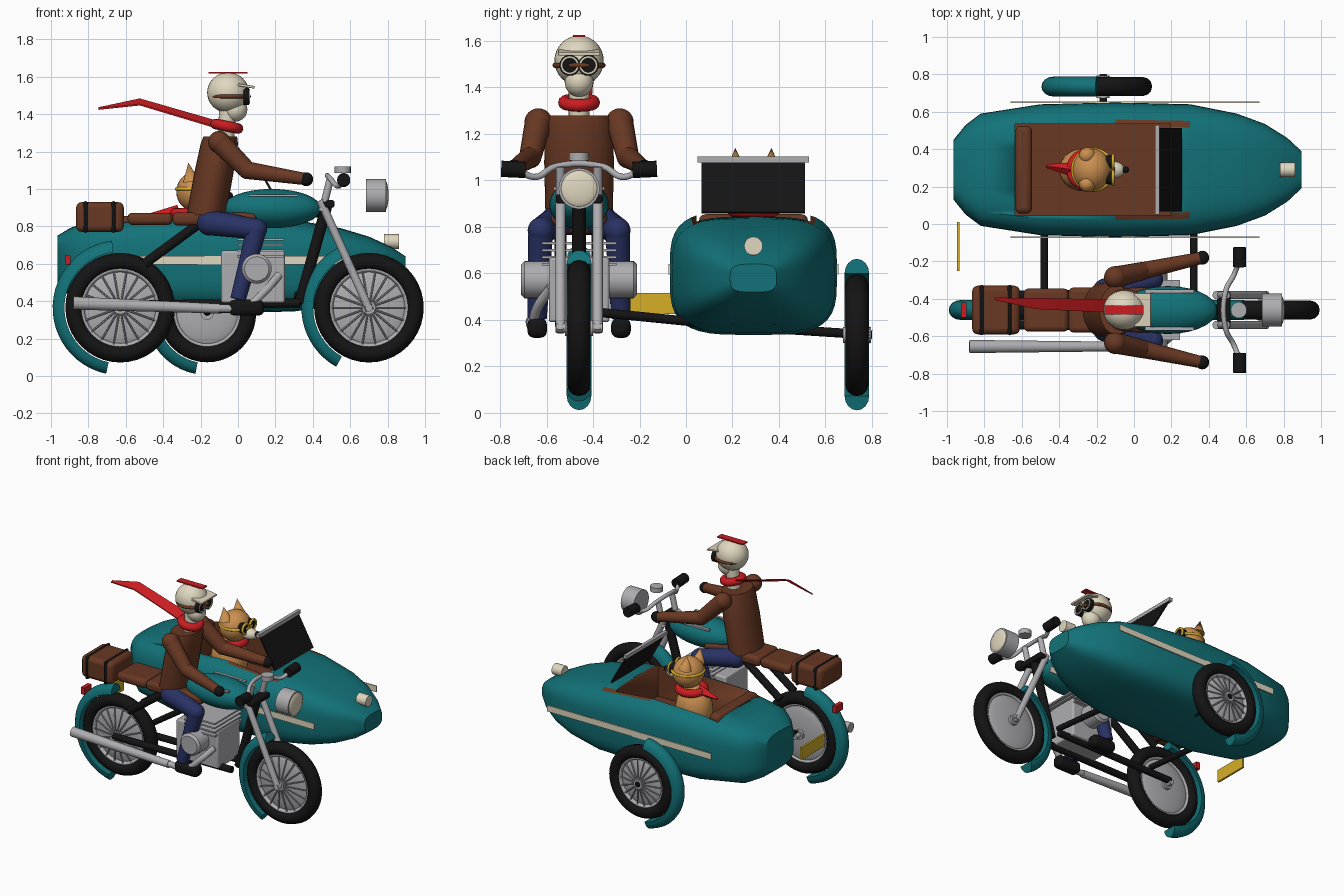
import bpy, bmesh, math
from mathutils import Vector

cube = bpy.data.objects.get("Cube")
if cube:
    bpy.data.objects.remove(cube, do_unlink=True)
BY = -0.46   # bike centre line
SY = 0.29    # sidecar centre line


def material(name, rgb):
    m = bpy.data.materials.new(name)
    m.use_nodes = True
    m.diffuse_color = (*rgb, 1)
    m.node_tree.nodes["Principled BSDF"].inputs["Base Color"].default_value = (*rgb, 1)
    return m


teal = material("teal paint", (0.006, 0.17, 0.19))
black = material("black rubber", (0.007, 0.007, 0.007))
grey = material("grey metal", (0.42, 0.42, 0.44))
brown = material("brown leather", (0.14, 0.04, 0.017))
navy = material("navy denim", (0.022, 0.032, 0.13))
cream = material("cream", (0.74, 0.68, 0.52))
red = material("red", (0.6, 0.012, 0.015))
tan = material("tan fur", (0.6, 0.28, 0.08))
yellow = material("yellow", (0.68, 0.43, 0.02))


def finish(name, mat, angle=40):
    o = bpy.context.object
    o.name = name
    o.data.materials.clear()
    o.data.materials.append(mat)
    bpy.ops.object.shade_smooth_by_angle(angle=math.radians(angle))
    return o


def box(name, c, size, mat, bevel=0, tilt=0):
    bpy.ops.mesh.primitive_cube_add(size=1, location=c, rotation=(0, tilt, 0))
    o = bpy.context.object
    o.scale = size
    bpy.ops.object.transform_apply(location=False, rotation=False, scale=True)
    if bevel:
        b = o.modifiers.new("round", "BEVEL")
        b.width, b.segments = bevel, 3
    return finish(name, mat)


def rod(name, a, b, r1, mat, r2=None, sides=20):
    a, b = Vector(a), Vector(b)
    d = b - a
    bpy.ops.mesh.primitive_cone_add(vertices=sides, radius1=r1, radius2=r1 if r2 is None else r2,
                                    depth=d.length, location=(a + b) / 2,
                                    rotation=d.to_track_quat("Z", "Y").to_euler())
    return finish(name, mat)


def ball(name, c, radii, mat, tilt=0):
    bpy.ops.mesh.primitive_uv_sphere_add(segments=28, ring_count=16, radius=1, location=c, rotation=(0, tilt, 0))
    bpy.context.object.scale = radii
    return finish(name, mat)


def ring(name, c, big, small, mat, rot=(0, 0, 0), flat=1):
    bpy.ops.mesh.primitive_torus_add(major_radius=big, minor_radius=small, major_segments=40,
                                     minor_segments=12, location=c, rotation=rot)
    bpy.context.object.scale.z = flat
    return finish(name, mat)


def pipe(name, pts, r, mat):
    cu = bpy.data.curves.new(name, "CURVE")
    cu.dimensions, cu.bevel_depth, cu.bevel_resolution, cu.use_fill_caps = "3D", r, 3, True
    s = cu.splines.new("BEZIER")
    s.bezier_points.add(len(pts) - 1)
    for bp, p in zip(s.bezier_points, pts):
        bp.co = p
        bp.handle_left_type = bp.handle_right_type = "AUTO"
    o = bpy.data.objects.new(name, cu)
    bpy.context.collection.objects.link(o)
    bpy.ops.object.select_all(action="DESELECT")
    o.select_set(True)
    bpy.context.view_layer.objects.active = o
    bpy.ops.object.convert(target="MESH")
    return finish(name, mat)


def loft(name, rings, mat):
    bm = bmesh.new()
    loops = [[bm.verts.new(p) for p in r] for r in rings]
    n = len(loops[0])
    for a, b in zip(loops, loops[1:]):
        for i in range(n):
            bm.faces.new((a[i], a[(i + 1) % n], b[(i + 1) % n], b[i]))
    bm.faces.new(loops[0])
    bm.faces.new(loops[-1])
    bmesh.ops.recalc_face_normals(bm, faces=bm.faces)
    me = bpy.data.meshes.new(name)
    bm.to_mesh(me)
    bm.free()
    o = bpy.data.objects.new(name, me)
    bpy.context.collection.objects.link(o)
    bpy.ops.object.select_all(action="DESELECT")
    o.select_set(True)
    bpy.context.view_layer.objects.active = o
    return finish(name, mat)


# Wheels: tyre, rim, disc on the inner side, spokes on the outer side, fender
def wheel(name, x, y, z, R, side, start, end):
    flat = (math.pi / 2, 0, 0)
    ring(name + "_tyre", (x, y, z), R - 0.046, 0.046, black, flat, 1.08)
    ring(name + "_rim", (x, y, z), R - 0.088, 0.016, grey, flat, 1.8)
    ball(name + "_disc", (x, y - side * 0.005, z), (R - 0.085, 0.035, R - 0.085), grey)
    rod(name + "_hub", (x, y - 0.06, z), (x, y + 0.06, z), 0.035, grey)
    for i in range(18):
        a = i * math.tau / 18
        u = Vector((math.cos(a), 0, math.sin(a)))
        c = Vector((x, y, z))
        rod(name + "_spoke", c + u * 0.03 + Vector((0, side * 0.05, 0)),
            c + u * (R - 0.085) + Vector((0, side * 0.02, 0)), 0.005, grey, sides=6)
    rings = []
    for k in range(25):
        t = math.radians(start + (end - start) * k / 24)
        sect = [(0.053 * math.cos(j * math.pi / 8), R + 0.005 + 0.063 * math.sin(j * math.pi / 8)) for j in range(9)]
        rings.append([(x + r * math.cos(t), y + w, z + r * math.sin(t)) for w, r in sect])
    loft(name + "_fender", rings, teal)


wheel("front_wheel", 0.70, BY, 0.365, 0.293, -1, 112, 241)
wheel("rear_wheel", -0.63, BY, 0.365, 0.293, -1, 97, 258)
wheel("sidecar_wheel", -0.165, 0.735, 0.335, 0.262, 1, 97, 259)

# Bike frame
head, foot = (0.48, BY, 0.93), (0.33, BY, 0.39)
rod("down_tube", foot, head, 0.03, black)
rod("top_tube", (-0.1, BY, 0.82), (0.46, BY, 0.88), 0.028, black)
rod("front_axle", (0.70, BY - 0.1, 0.365), (0.70, BY + 0.1, 0.365), 0.02, grey)
rod("rear_axle", (-0.63, BY - 0.1, 0.365), (-0.63, BY + 0.1, 0.365), 0.02, grey)
for s in (-1, 1):
    y = BY + s * 0.08
    rod("lower_rail", (-0.63, y, 0.38), (foot[0], y, 0.39), 0.024, black)
    rod("seat_stay", (-0.5, y, 0.6), (-0.2, y, 0.82), 0.026, black)
    rod("fork_leg", (0.705, y, 0.35), (0.44, y, 0.94), 0.022, grey)
    rod("bar_riser", (0.45, y, 0.88), (0.495, y, 1.06), 0.02, grey)
    rod("grip", (0.565, BY + s * 0.23, 1.045), (0.565, BY + s * 0.335, 1.05), 0.035, black)
    box("tank_strip", (0.19, BY + s * 0.1, 0.965), (0.26, 0.02, 0.012), grey)
box("fork_clamp", (0.48, BY, 0.92), (0.07, 0.2, 0.04), black, 0.01)
pipe("handlebar", [(0.565 - 0.075 * k, BY + d, z) for k, d, z in
                   ((0, -0.27, 1.05), (0.4, -0.19, 1.015), (1, -0.1, 1.06), (1, 0.1, 1.06),
                    (0.4, 0.19, 1.015), (0, 0.27, 1.05))], 0.014, grey)
rod("gauge", (0.56, BY, 1.085), (0.56, BY, 1.12), 0.043, grey)
rod("headlight", (0.685, BY, 0.965), (0.79, BY, 0.965), 0.088, grey, sides=32)
ball("headlight_lens", (0.785, BY, 0.965), (0.02, 0.08, 0.08), cream)

# Tank, seat, luggage and lamp
ball("fuel_tank", (0.18, BY, 0.895), (0.265, 0.128, 0.105), teal)
box("main_seat", (-0.125, BY, 0.84), (0.45, 0.24, 0.07), brown, 0.025)
box("rear_seat", (-0.47, BY, 0.84), (0.24, 0.23, 0.065), brown, 0.025)
box("luggage", (-0.738, BY, 0.85), (0.255, 0.26, 0.16), brown, 0.03)
for x in (-0.815, -0.665):
    box("luggage_strap", (x, BY, 0.85), (0.024, 0.27, 0.17), black, 0.02)
box("tail_light", (-0.91, BY, 0.62), (0.03, 0.08, 0.05), red)
box("number_plate", (-0.94, -0.12, 0.47), (0.014, 0.26, 0.09), yellow)

# Engine and exhaust
box("engine_block", (0.08, BY, 0.53), (0.34, 0.26, 0.28), grey, 0.012)
for i in range(4):
    box("engine_fin", (0.12, BY, 0.64 + 0.03 * i), (0.25, 0.32, 0.011), grey)
o = rod("engine_cylinder", (0.10, BY - 0.25, 0.573), (0.10, BY + 0.25, 0.573), 0.08, grey, sides=28)
o.modifiers.new("round", "BEVEL").width = 0.015
rod("exhaust_muffler", (-0.88, -0.655, 0.39), (-0.1, -0.655, 0.36), 0.035, grey, 0.026)
pipe("exhaust_pipe", [(-0.12, -0.655, 0.36), (0.05, -0.655, 0.375), (0.14, -0.64, 0.45), (0.22, -0.58, 0.54)], 0.022, grey)

# Sidecar body: x, half width, bottom, top
stations = [(-0.965, 0.16, 0.48, 0.75), (-0.9, 0.24, 0.43, 0.79), (-0.82, 0.3, 0.39, 0.82), (-0.5, 0.35, 0.345, 0.86),
            (-0.1, 0.36, 0.335, 0.87), (0.3, 0.35, 0.345, 0.835), (0.55, 0.3, 0.38, 0.79), (0.7, 0.245, 0.42, 0.745),
            (0.82, 0.17, 0.47, 0.69), (0.895, 0.1, 0.52, 0.64)]


def rounded(x, hw, lo, hi):
    pts = []
    for i in range(40):
        c, s = math.cos(i * math.tau / 40), math.sin(i * math.tau / 40)
        pts.append((x, SY + hw * math.copysign(abs(c) ** 0.55, c),
                    (lo + hi) / 2 + (hi - lo) / 2 * math.copysign(abs(s) ** 0.55, s)))
    return pts


body = loft("sidecar_body", [rounded(*s) for s in stations], teal)
cutter = box("cockpit_cutter", (-0.22, SY, 0.8), (0.83, 0.49, 0.4), teal)
cutter.hide_render = True
cut = body.modifiers.new("cockpit", "BOOLEAN")
cut.operation, cut.solver, cut.object = "DIFFERENCE", "EXACT", cutter
bpy.context.view_layer.objects.active = body
bpy.ops.object.modifier_apply(modifier=cut.name)
bpy.data.objects.remove(cutter, do_unlink=True)
body.data.materials.append(brown)
for f in body.data.polygons:   # cockpit lining
    c = f.center
    if -0.64 < c.x < 0.2 and abs(c.y - SY) < 0.25 and 0.59 < c.z < 0.87:
        f.material_index = 1
box("cockpit_cushion", (-0.59, SY, 0.73), (0.09, 0.47, 0.25), brown, 0.03)
box("windscreen", (0.187, SY, 0.975), (0.012, 0.445, 0.26), black, 0, -0.51)
box("windscreen_frame", (0.125, SY, 1.09), (0.025, 0.48, 0.025), grey)
rod("sidecar_lamp", (0.78, SY, 0.718), (0.86, SY, 0.718), 0.04, cream)
for s in (-1, 1):
    box("sidecar_stripe", (0.005, SY + s * 0.361, 0.618), (1.33, 0.008, 0.045), cream)
for x in (-0.48, 0.32):
    rod("sidecar_strut", (x, BY + 0.06, 0.435), (x, 0.05, 0.39), 0.02, black)
rod("sidecar_axle", (-0.165, 0.1, 0.38), (-0.165, 0.8, 0.335), 0.02, black)

# Rider
torso = []
for x, z, rx, ry in ((-0.17, 0.86, 0.105, 0.145), (-0.13, 1.08, 0.105, 0.15), (-0.1, 1.24, 0.1, 0.145), (-0.095, 1.28, 0.09, 0.13)):
    torso.append([(x + rx * math.cos(i * math.tau / 28), BY + ry * math.sin(i * math.tau / 28), z) for i in range(28)])
loft("rider_torso", torso, brown)
for s in (-1, 1):
    def side(x, d, z):
        return (x, BY + s * d, z)
    shoulder, elbow, hand = side(-0.1, 0.175, 1.25), side(0.05, 0.21, 1.1), side(0.365, 0.28, 1.052)
    hip, knee, ankle = side(-0.15, 0.1, 0.82), side(0.1, 0.165, 0.785), side(0.0, 0.18, 0.41)
    ball("shoulder", shoulder, (0.06,) * 3, brown)
    rod("upper_arm", shoulder, elbow, 0.058, brown, 0.048)
    ball("elbow", elbow, (0.048,) * 3, brown)
    rod("forearm", elbow, hand, 0.047, brown, 0.032)
    ball("glove", hand, (0.037,) * 3, black)
    ball("hip", hip, (0.07,) * 3, navy)
    rod("thigh", hip, knee, 0.068, navy, 0.055)
    ball("knee", knee, (0.056,) * 3, navy)
    rod("shin", knee, ankle, 0.054, navy, 0.042)
    box("boot", side(0.045, 0.18, 0.365), (0.19, 0.085, 0.085), black, 0.03)
    rod("goggle_rim", side(0.03, 0.04, 1.495), side(0.06, 0.04, 1.495), 0.045, black)
    ring("goggle_ring", side(0.06, 0.04, 1.495), 0.035, 0.005, cream, (0, math.pi / 2, 0))

rod("rider_neck", (-0.065, BY, 1.27), (-0.055, BY, 1.43), 0.045, cream)
ball("rider_head", (-0.053, BY, 1.515), (0.112, 0.106, 0.108), cream)
ball("rider_jaw", (-0.015, BY, 1.425), (0.065, 0.062, 0.065), cream)
ring("goggle_strap", (-0.045, BY, 1.495), 0.103, 0.011, brown)
box("cap_brim", (0.045, BY, 1.55), (0.09, 0.18, 0.014), cream, 0.004, 0.15)
box("cap_stripe", (-0.053, BY, 1.622), (0.21, 0.05, 0.009), red)
ring("rider_scarf", (-0.06, BY, 1.335), 0.062, 0.028, red, (0, 0.2, 0))
loft("scarf_tail", [[(x, y + a * w, z + a * w * 0.5 + b) for a, b in ((-1, -0.004), (1, -0.004), (1, 0.004), (-1, 0.004))]
                    for x, y, z, w in ((-0.1, -0.44, 1.34, 0.035), (-0.525, -0.425, 1.465, 0.03), (-0.745, -0.4, 1.43, 0.006))], red)

# Pet passenger
ball("pet_body", (-0.27, SY, 0.74), (0.13, 0.115, 0.16), tan)
ball("pet_head", (-0.225, SY, 0.985), (0.105, 0.115, 0.108), tan)
ball("pet_muzzle", (-0.11, SY, 0.955), (0.06, 0.045, 0.04), cream)
ball("pet_nose", (-0.045, SY, 0.965), (0.018,) * 3, black)
ring("pet_scarf", (-0.25, SY, 0.87), 0.085, 0.028, red)
rod("pet_scarf_tail", (-0.32, SY, 0.875), (-0.47, SY + 0.02, 0.86), 0.04, red, 0.01, 4)
ring("pet_goggle_strap", (-0.22, SY, 1.0), 0.108, 0.01, yellow)
for s in (-1, 1):
    rod("pet_ear", (-0.25, SY + s * 0.075, 1.04), (-0.265, SY + s * 0.078, 1.14), 0.045, tan, 0)
    rod("pet_goggle", (-0.15, SY + s * 0.042, 1.005), (-0.11, SY + s * 0.042, 1.005), 0.036, black)
    ring("pet_goggle_rim", (-0.112, SY + s * 0.042, 1.005), 0.035, 0.008, yellow, (0, math.pi / 2, 0))
